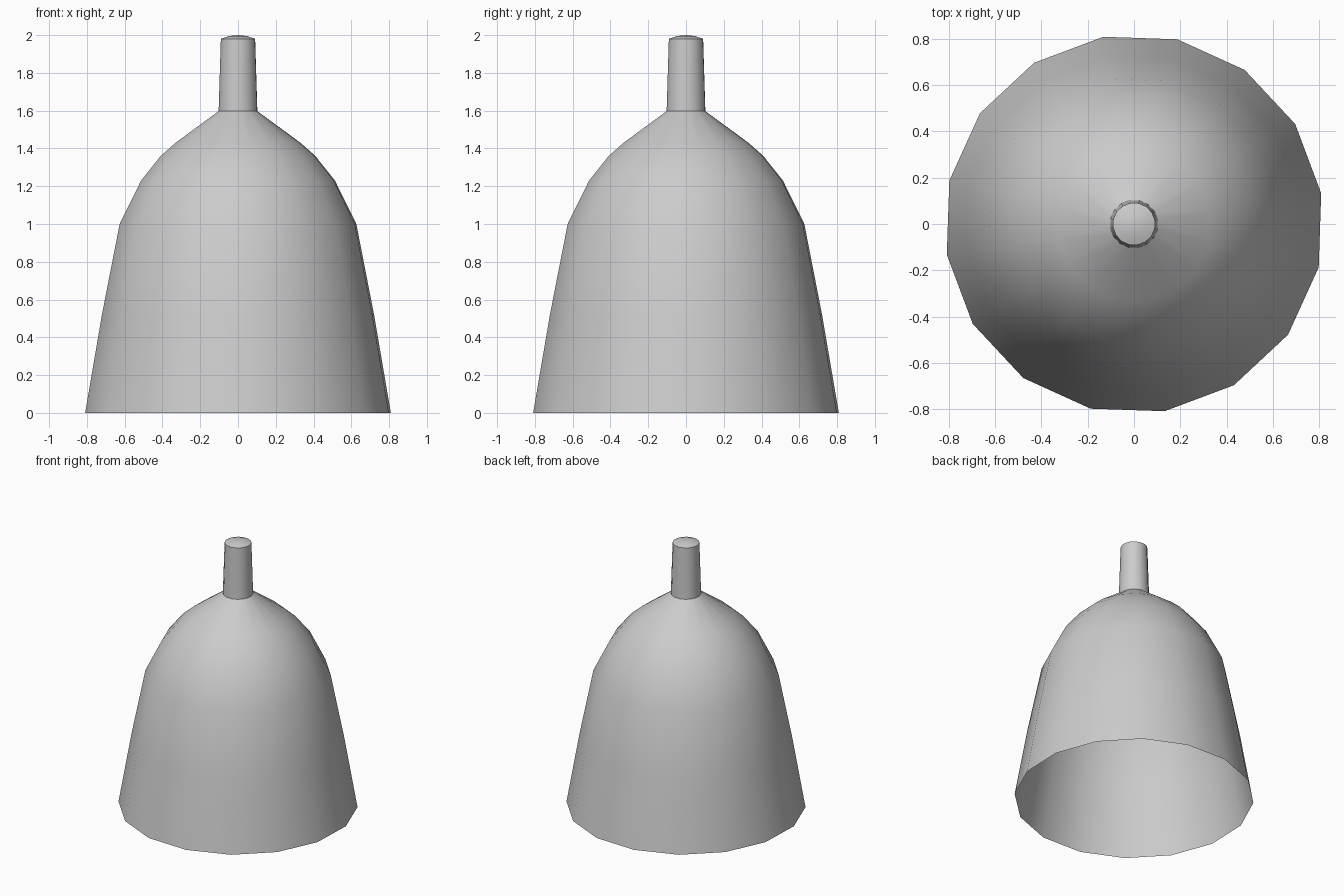
import bpy, bmesh, math

cube = bpy.data.objects.get("Cube")
if cube:
    bpy.data.objects.remove(cube, do_unlink=True)

grey = bpy.data.materials.new("plain grey")
grey.use_nodes = True
colour = (0.6, 0.6, 0.6, 1)
grey.diffuse_color = colour
grey.node_tree.nodes["Principled BSDF"].inputs["Base Color"].default_value = colour


def lathe(name, profile, sides, turn, sharp):
    """Revolve (radius, height) points around z; a zero radius closes the end."""
    bm = bmesh.new()
    rings = []
    for r, z in profile:
        if r == 0:
            rings.append([bm.verts.new((0, 0, z))] * sides)
            continue
        angles = [turn + math.tau * i / sides for i in range(sides)]
        rings.append([bm.verts.new((r * math.cos(a), r * math.sin(a), z)) for a in angles])
    for low, high in zip(rings, rings[1:]):
        for i in range(sides):
            j = (i + 1) % sides
            corners = dict.fromkeys((low[i], low[j], high[j], high[i]))
            bm.faces.new(list(corners))
    mesh = bpy.data.meshes.new(name)
    bm.to_mesh(mesh)
    bm.free()
    mesh.materials.append(grey)
    obj = bpy.data.objects.new(name, mesh)
    bpy.context.collection.objects.link(obj)
    bpy.ops.object.select_all(action='DESELECT')
    obj.select_set(True)
    bpy.context.view_layer.objects.active = obj
    bpy.ops.object.shade_smooth_by_angle(angle=math.radians(sharp))
    return obj


# Open bell shell, a single thin skin
lathe("bell_body",
      [(0.82, 0), (0.73, 0.52), (0.635, 1), (0.52, 1.23), (0.415, 1.36),
       (0.335, 1.43), (0.1, 1.6)],
      16, math.radians(9.3), 50)

# Tapered handle with a shallow domed cap
lathe("handle",
      [(0.104, 1.595), (0.092, 1.98), (0.05, 1.995), (0, 2)],
      16, math.radians(9.3), 40)
